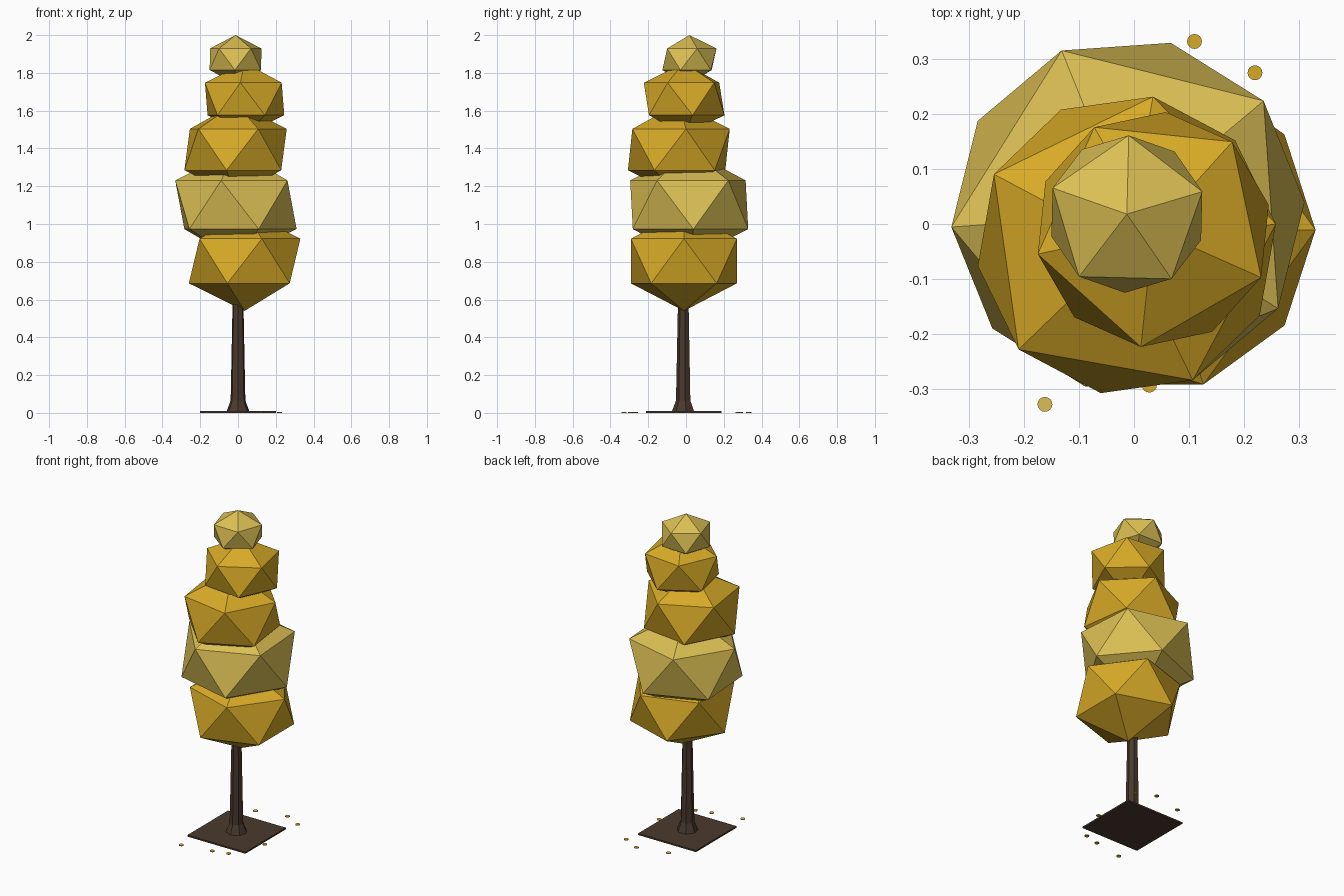
import bpy
import bmesh
from math import radians
from mathutils import Matrix

cube = bpy.data.objects.get("Cube")
if cube:
    bpy.data.objects.remove(cube, do_unlink=True)


def material(name, rgb):
    mat = bpy.data.materials.new(name)
    mat.use_nodes = True
    mat.diffuse_color = (*rgb, 1)
    mat.node_tree.nodes["Principled BSDF"].inputs["Base Color"].default_value = (*rgb, 1)
    return mat


def add_object(name, bm, mat, location):
    mesh = bpy.data.meshes.new(name)
    bm.to_mesh(mesh)
    bm.free()
    mesh.materials.append(mat)
    obj = bpy.data.objects.new(name, mesh)
    obj.location = location
    bpy.context.collection.objects.link(obj)
    return obj


gold = material("golden leaves", (0.68, 0.40, 0.020))
pale = material("pale yellow leaves", (0.71, 0.52, 0.088))
bark = material("dark bark", (0.068, 0.041, 0.027))
CENTRE_Y = -0.013

# Ground plate
bm = bmesh.new()
bmesh.ops.create_cube(bm, size=1, matrix=Matrix.Diagonal((0.4, 0.4, 0.01, 1)))
add_object("ground_plate", bm, bark, (0, CENTRE_Y, 0.005))

# Trunk with a flared foot: stacked cones (bottom radius, top radius, bottom z, top z)
for name, r1, r2, z1, z2 in [("trunk_foot", 0.063, 0.04, 0.005, 0.065),
                             ("trunk", 0.04, 0.028, 0.065, 0.66)]:
    bm = bmesh.new()
    bmesh.ops.create_cone(bm, cap_ends=True, segments=7, radius1=r1, radius2=r2,
                          depth=z2 - z1, matrix=Matrix.Rotation(radians(180), 4, "Z"))
    add_object(name, bm, bark, (0, CENTRE_Y, (z1 + z2) / 2))

# Foliage tiers: squashed, twisted icosahedra (x, y, z, radius, twist, material)
tiers = [
    (0.035, -0.011, 0.804, 0.330, 0, gold),
    (-0.011, 0.017, 1.102, 0.360, 40, pale),
    (-0.013, -0.038, 1.394, 0.306, 8, gold),
    (0.035, -0.010, 1.662, 0.240, 48, gold),
    (-0.013, 0.018, 1.872, 0.160, 16.6, pale),
]
for i, (x, y, z, radius, twist, mat) in enumerate(tiers, 1):
    bm = bmesh.new()
    bmesh.ops.create_icosphere(bm, subdivisions=1, radius=radius)
    bmesh.ops.scale(bm, vec=(1, 1, 0.8), verts=bm.verts)
    obj = add_object(f"foliage_tier_{i}", bm, mat, (x, y, z))
    obj.rotation_euler.z = radians(twist)

# Fallen leaves: thin discs around the plate
leaves = [(-0.162, -0.328, pale), (0.028, -0.293, gold), (0.123, -0.268, gold),
          (0.22, -0.05, gold), (0.22, 0.275, gold), (0.11, 0.332, gold),
          (-0.08, 0.287, pale)]
for i, (x, y, mat) in enumerate(leaves, 1):
    bm = bmesh.new()
    bmesh.ops.create_cone(bm, cap_ends=True, segments=16, radius1=0.0135,
                          radius2=0.0135, depth=0.004)
    add_object(f"fallen_leaf_{i}", bm, mat, (x, y, 0.002))
